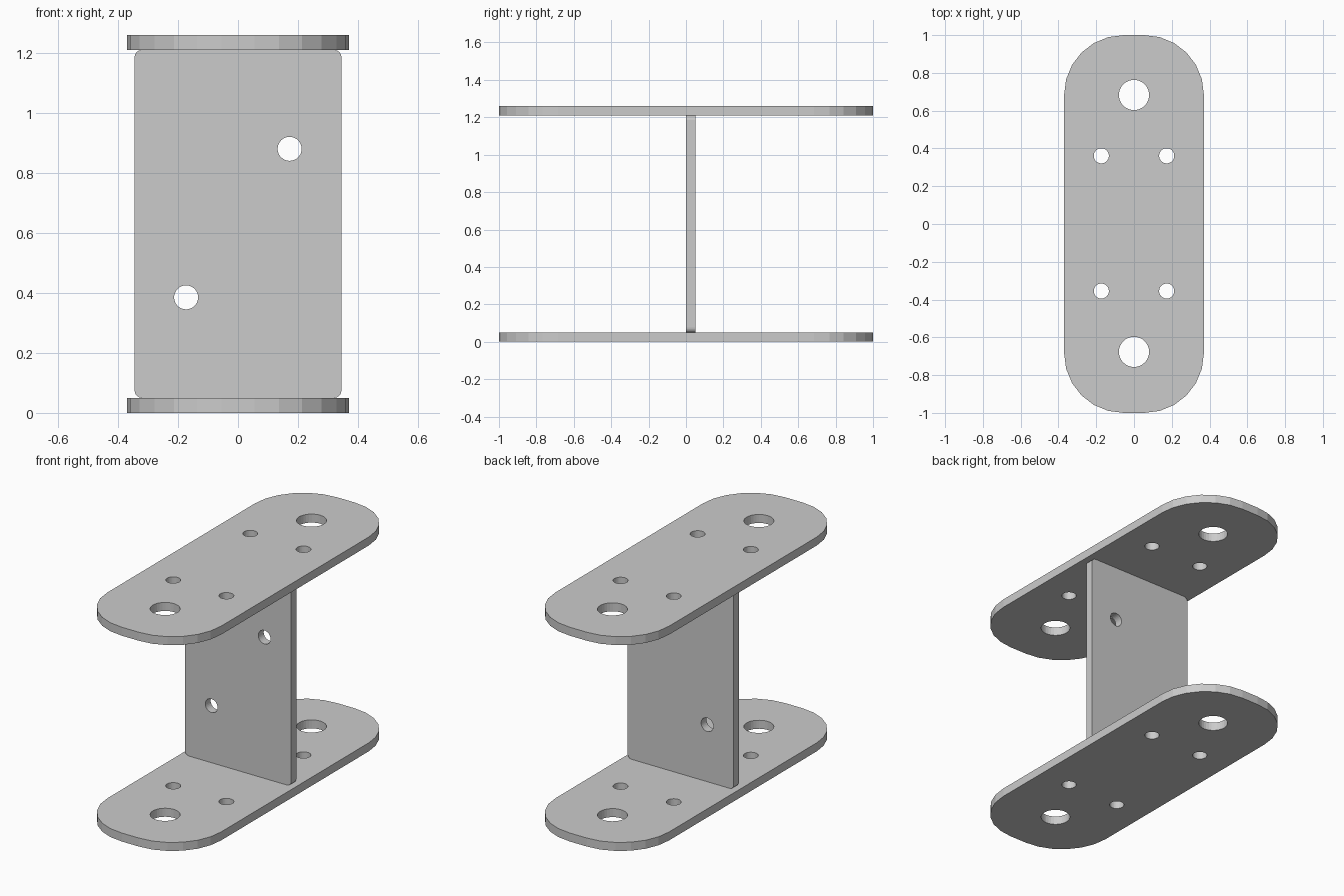
import bpy, bmesh
from math import sin, cos, pi
from mathutils import Vector

if "Cube" in bpy.data.objects:
    bpy.data.objects.remove(bpy.data.objects["Cube"])


def rounded_rect(x0, x1, y0, y1, r, seg):
    pts = []
    corners = [(x1 - r, y1 - r), (x0 + r, y1 - r), (x0 + r, y0 + r), (x1 - r, y0 + r)]
    for k, (cx, cy) in enumerate(corners):
        for i in range(seg + 1):
            a = pi / 2 * (k + i / seg)
            pts.append((cx + r * cos(a), cy + r * sin(a)))
    return pts


def circle(cx, cy, r, n=32):
    return [(cx + r * cos(2 * pi * i / n), cy + r * sin(2 * pi * i / n)) for i in range(n)]


def sheet(name, loops, place, thickness):
    """Fill an outline with holes, then extrude it into a flat sheet."""
    bm = bmesh.new()
    for loop in loops:
        vs = [bm.verts.new(place(u, v)) for u, v in loop]
        for a, b in zip(vs, vs[1:] + vs[:1]):
            bm.edges.new((a, b))
    bmesh.ops.triangle_fill(bm, edges=bm.edges[:], use_beauty=True, use_dissolve=False)
    ext = bmesh.ops.extrude_face_region(bm, geom=bm.faces[:], use_keep_orig=True)
    moved = [g for g in ext["geom"] if isinstance(g, bmesh.types.BMVert)]
    bmesh.ops.translate(bm, verts=moved, vec=Vector(thickness))
    bmesh.ops.recalc_face_normals(bm, faces=bm.faces[:])
    mesh = bpy.data.meshes.new(name)
    bm.to_mesh(mesh)
    bm.free()
    obj = bpy.data.objects.new(name, mesh)
    bpy.context.collection.objects.link(obj)
    return obj


T = 0.05        # sheet thickness
TOP = 1.21      # underside of the top plate
DY = 0.003      # hole pattern offset

# End plates: two big holes and four small holes each
plate = [rounded_rect(-0.37, 0.37, -1, 1, 0.315, 6)]
for s in (-1, 1):
    plate.append(circle(0, DY + s * 0.68, 0.08))
    for x in (-0.173, 0.173):
        plate.append(circle(x, DY + s * 0.358, 0.04))
for name, z in (("bottom_plate", 0), ("top_plate", TOP)):
    sheet(name, plate, lambda u, v: (u, v, z), (0, 0, T))

# Upright web with two diagonal holes
web = [rounded_rect(-0.345, 0.345, T, TOP, 0.025, 4),
       circle(0.172, 0.88, 0.04), circle(-0.173, 0.385, 0.04)]
sheet("upright_web", web, lambda u, v: (u, 0, v), (0, T, 0))
